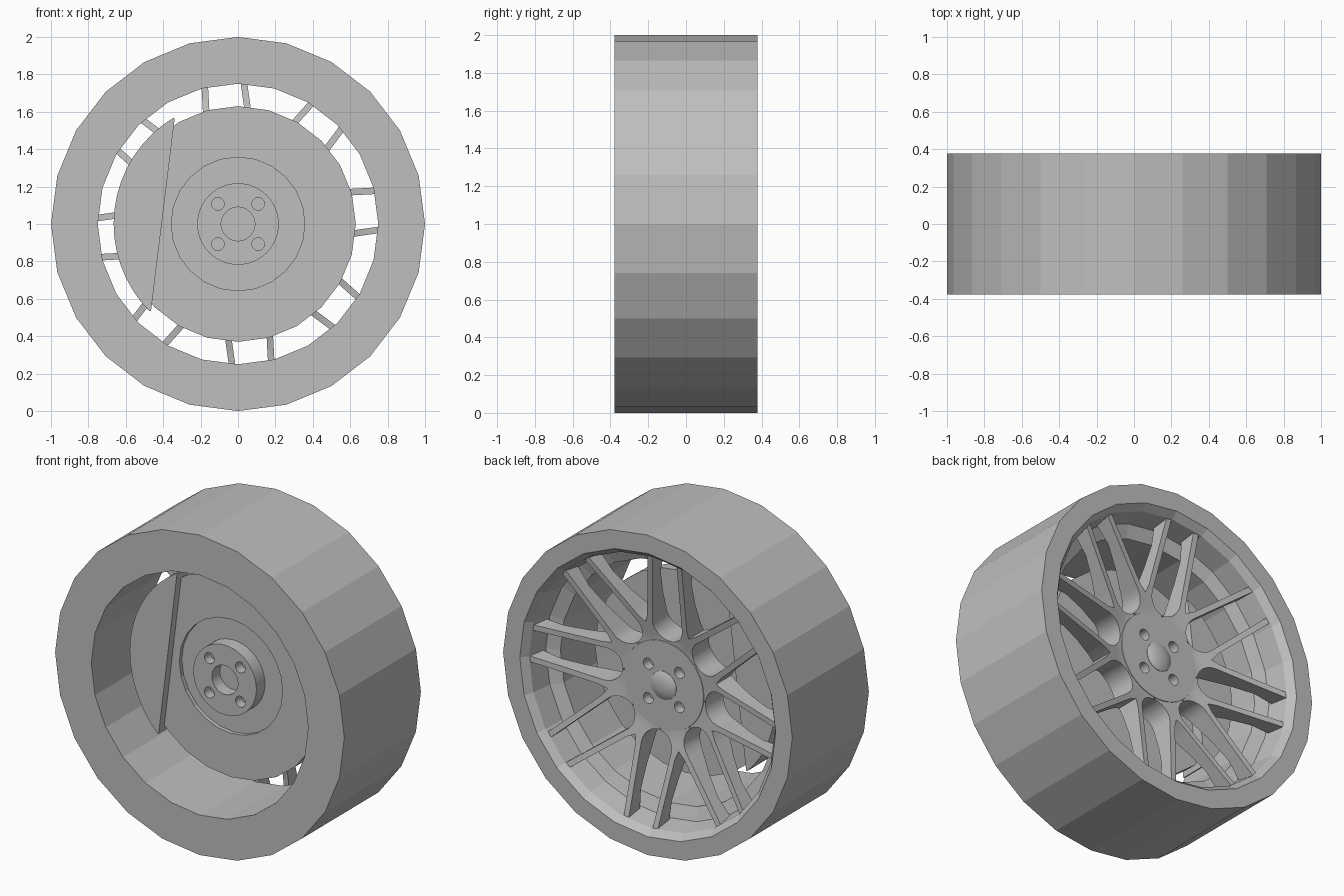
import bpy, bmesh, math
from mathutils import Vector

if "Cube" in bpy.data.objects:
    bpy.data.objects.remove(bpy.data.objects["Cube"], do_unlink=True)

grey = bpy.data.materials.new("plain grey")
grey.use_nodes = True
grey.diffuse_color = (0.52, 0.52, 0.52, 1)
grey.node_tree.nodes["Principled BSDF"].inputs["Base Color"].default_value = (0.52, 0.52, 0.52, 1)


def polar(r, a, y=0.0):
    return Vector((r * math.cos(a), y, r * math.sin(a)))


def finish(bm, name, smooth=None):
    """Weld, orient and turn a bmesh into an object at axle height."""
    bmesh.ops.remove_doubles(bm, verts=bm.verts, dist=0.0004)
    bmesh.ops.recalc_face_normals(bm, faces=bm.faces)
    mesh = bpy.data.meshes.new(name)
    bm.to_mesh(mesh)
    bm.free()
    mesh.materials.append(grey)
    ob = bpy.data.objects.new(name, mesh)
    ob.location.z = 1
    bpy.context.collection.objects.link(ob)
    bpy.ops.object.select_all(action='DESELECT')
    bpy.context.view_layer.objects.active = ob
    ob.select_set(True)
    if smooth:
        bpy.ops.object.shade_smooth_by_angle(angle=math.radians(smooth))
    return ob


def lathe(name, profile, sides, closed=False, smooth=None):
    """Spin (radius, y) points around the axle."""
    bm = bmesh.new()
    rings = [[bm.verts.new(polar(r, math.tau * i / sides, y)) for i in range(sides)]
             for r, y in profile]
    pairs = list(zip(rings, rings[1:]))
    if closed:
        pairs.append((rings[-1], rings[0]))
    for a, b in pairs:
        for i in range(sides):
            j = (i + 1) % sides
            bm.faces.new((a[i], a[j], b[j], b[i]))
    return finish(bm, name, smooth)


def drill(target, y0, y1):
    """Cut the four lug holes between two depths."""
    bm = bmesh.new()
    for k in range(4):
        c = polar(0.152, math.pi / 4 + k * math.pi / 2)
        ring = [bm.verts.new(c + polar(0.034, math.tau * i / 20, y0)) for i in range(20)]
        face = bm.faces.new(ring)
        out = bmesh.ops.extrude_face_region(bm, geom=[face])
        tops = [v for v in out["geom"] if isinstance(v, bmesh.types.BMVert)]
        bmesh.ops.translate(bm, verts=tops, vec=(0, y1 - y0, 0))
    cutter = finish(bm, "lug_cutter")
    cutter.hide_render = True
    mod = target.modifiers.new("lug_holes", 'BOOLEAN')
    mod.operation = 'DIFFERENCE'
    mod.solver = 'EXACT'
    mod.object = cutter
    bpy.context.view_layer.objects.active = target
    bpy.ops.object.modifier_apply(modifier=mod.name)
    bpy.data.objects.remove(cutter, do_unlink=True)


# Tyre with the rim barrel, stepped outward behind the spokes
lathe("tyre_and_rim", [(1, -0.378), (1, 0.378), (0.885, 0.378), (0.85, 0.335),
                       (0.83, 0.2), (0.75, 0.17), (0.75, -0.378)], 24, closed=True)

# Brake disc with a shallow recess in its front
lathe("brake_disc", [(0, 0), (0.63, 0), (0.63, -0.07), (0.357, -0.07),
                     (0.357, -0.045), (0, -0.045)], 24)
recess_sides = 48

# Axle hub with an open centre bore
axle_hub = lathe("axle_hub", [(0.218, -0.03), (0.218, -0.13), (0.09, -0.13), (0.09, -0.05),
                              (0, -0.05), (0, -0.03)], recess_sides, smooth=30)
drill(axle_hub, -0.2, -0.07)

# Wheel hub: round face and column reaching in to the disc
wheel_hub = lathe("wheel_hub", [(0, -0.01), (0.21, -0.01), (0.225, 0.1), (0.28, 0.2),
                                (0.275, 0.22), (0, 0.22)], recess_sides, smooth=30)
drill(wheel_hub, 0.3, 0.16)

# Domed centre cap
lathe("centre_cap", [(0.09, 0.215), (0.088, 0.222), (0.066, 0.234), (0.035, 0.241), (0, 0.243)],
      32, smooth=40)

# Caliper: disc segment cut by a straight chord, straddling the brake disc
bm = bmesh.new()
axis, half = math.radians(173), math.radians(52.5)
arc = [polar(0.665, axis + half * (i / 8 - 1), -0.12) for i in range(17)]
face = bm.faces.new([bm.verts.new(p) for p in arc])
out = bmesh.ops.extrude_face_region(bm, geom=[face])
bmesh.ops.translate(bm, vec=(0, 0.19, 0),
                    verts=[v for v in out["geom"] if isinstance(v, bmesh.types.BMVert)])
tips = [e for e in bm.edges if abs(e.verts[0].co.y - e.verts[1].co.y) > 0.1
        and min((e.verts[0].co - p).xz.length for p in (arc[0], arc[-1])) < 0.001]
bmesh.ops.bevel(bm, geom=tips, offset=0.015, segments=3, affect='EDGES', profile=0.5)
finish(bm, "brake_caliper", smooth=25)


# Spokes: eight forked arms; neighbouring forks leave a round-ended slot between them
def back_y(r):
    return 0.215 + 0.115 * max(0, (r - 0.28) / 0.57)


def front_y(r):
    return 0.03 + 0.19 * min(1, max(0, (r - 0.27) / 0.4))


def slot_point(along, offset):
    """Point beside the slot axis, expressed as radius and angle from the arm axis."""
    return math.hypot(along, offset), math.radians(22.5) - math.atan2(offset, along)


def edge_offset(along, base):
    return base + 0.044 * (0.85 - along)


slot_edge = [slot_point(0.39 + 0.103 * math.cos(t), 0.103 * math.sin(t))
             for t in (math.pi * (1 - i / 12) for i in range(7))]
fork_edge = [(0.2 + 0.032 * i, 0.0) for i in range(7)]
for along in (0.42, 0.46, 0.56, 0.7, 0.845):
    slot_edge.append(slot_point(along, edge_offset(along, 0.083)))
    fork_edge.append(slot_point(along, edge_offset(along, 0.118)))

bm = bmesh.new()
for k in range(8):
    arm = math.radians(5.6 + 22.5 + 45 * k)
    for side in (1, -1):
        def column(p):
            r, a = p
            return [bm.verts.new(polar(r, arm + side * a, f(r))) for f in (back_y, front_y)]
        inner = [column(p) for p in slot_edge]
        outer = [column(p) for p in fork_edge]
        for i in range(len(inner) - 1):
            a, b, c, d = inner[i], inner[i + 1], outer[i + 1], outer[i]
            for s in (0, 1):
                bm.faces.new((a[s], b[s], c[s], d[s]))
            bm.faces.new((a[0], a[1], b[1], b[0]))
            if i >= 6:
                bm.faces.new((d[0], d[1], c[1], c[0]))
        bm.faces.new((inner[-1][0], inner[-1][1], outer[-1][1], outer[-1][0]))
finish(bm, "spokes", smooth=30)
